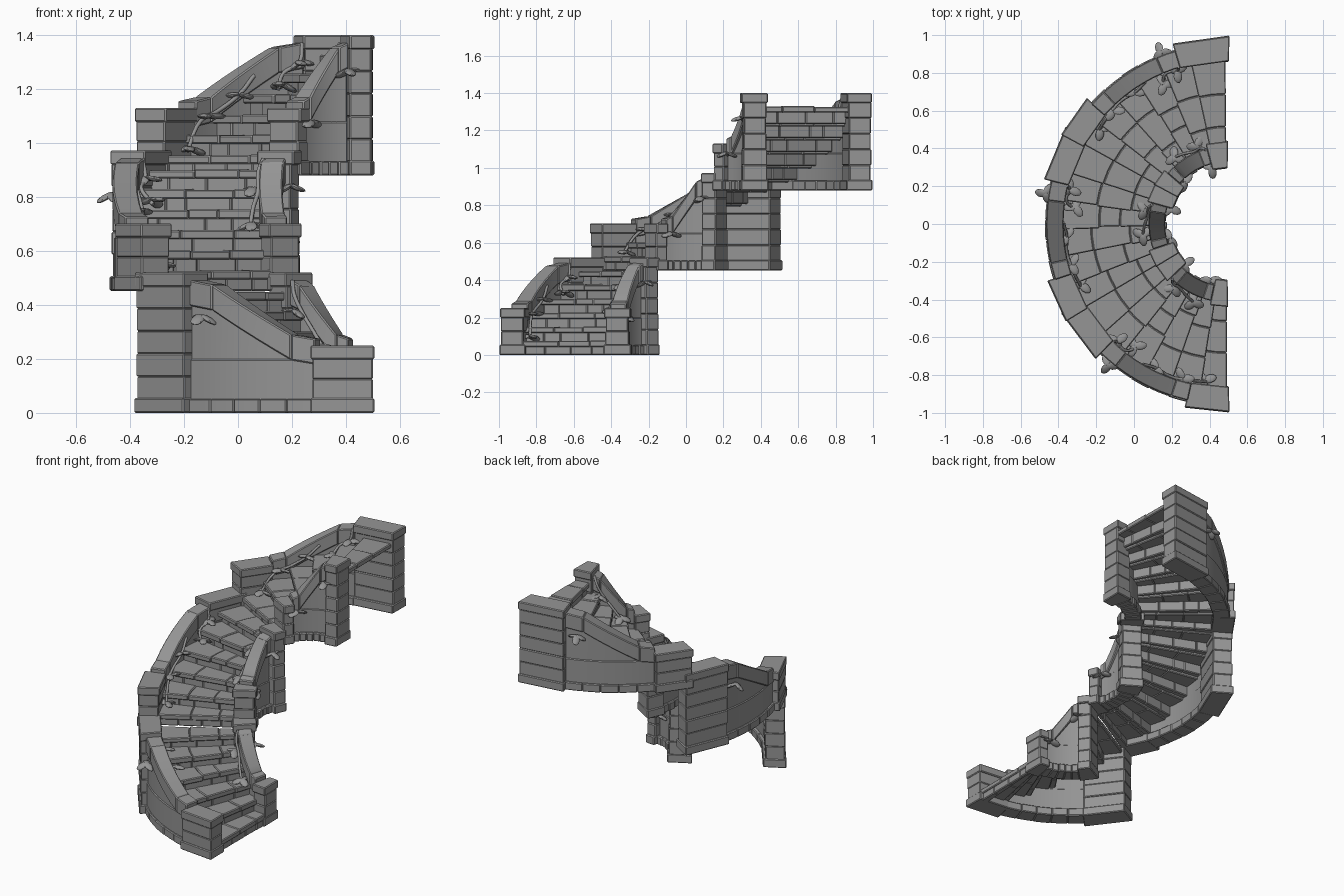
import bpy, bmesh, math, random
from mathutils import Vector, Matrix, Euler

random.seed(7)
cube = bpy.data.objects.get("Cube")
if cube:
    bpy.data.objects.remove(cube)

stone = bpy.data.materials.new("grey_stone")
stone.use_nodes = True
grey = (0.3, 0.3, 0.3, 1)
stone.diffuse_color = grey
stone.node_tree.nodes["Principled BSDF"].inputs["Base Color"].default_value = grey

# Three identical flights, each turned further about the stair axis
TURN = 59.5
FLIGHTS = {"lower": (0, 0), "middle": (-TURN, 0.452), "upper": (-2 * TURN, 0.88)}
RISE = 0.075
START, END = -0.75, 61.75


def polar(a, r, z):
    a = math.radians(a)
    return Vector((-r * math.sin(a), -r * math.cos(a), z))


def level(z, a):
    return z(a) if callable(z) else z


def block(bm, a0, a1, r0, r1, z0, z1, n=1):
    """Curved stone between two angles, radii and heights."""
    rings = []
    for i in range(n + 1):
        a = a0 + (a1 - a0) * i / n
        lo, hi = level(z0, a), level(z1, a)
        rings.append([bm.verts.new(polar(a, r, z))
                      for r, z in ((r0, lo), (r1, lo), (r1, hi), (r0, hi))])
    for p, q in zip(rings, rings[1:]):
        for k in range(4):
            bm.faces.new((p[k], p[(k + 1) % 4], q[(k + 1) % 4], q[k]))
    bm.faces.new(rings[0])
    bm.faces.new(rings[-1])


def place(name, data):
    for flight, (turn, z) in FLIGHTS.items():
        ob = bpy.data.objects.new(f"{flight}_{name}", data)
        ob.location = (0.492, 0, z)
        ob.rotation_euler.z = math.radians(turn)
        bpy.context.collection.objects.link(ob)


def finish(name, bm, bevel=0.005):
    bmesh.ops.recalc_face_normals(bm, faces=bm.faces)
    if bevel:
        edges = [e for e in bm.edges if e.calc_face_angle(0) > math.radians(35)]
        bmesh.ops.bevel(bm, geom=edges, offset=bevel, segments=1, affect='EDGES')
    mesh = bpy.data.meshes.new(name)
    bm.to_mesh(mesh)
    bm.free()
    mesh.materials.append(stone)
    mesh.shade_smooth()
    mesh.set_sharp_from_angle(angle=math.radians(25))
    place(name, mesh)


def jitter(s):
    return random.uniform(-s, s)


def post(name, a0, a1, r0, r1, top, rows, n):
    """Plinth, rough courses and a cap."""
    bm = bmesh.new()
    block(bm, a0, a1, r0 - 0.003, r1, 0, 0.055, n)
    h = (top - 0.1) / rows
    for i in range(rows):
        d = 0.01 + jitter(0.004)
        z = 0.05 + i * h
        block(bm, a0 + 0.3, a1 - 0.3, r0 + d, r1 - d, z, z + h + 0.002, n)
    block(bm, a0, a1, r0, r1 - 0.003, top - 0.052, top, n)
    finish(name, bm)


def wall(name, a0, a1, r0, r1, profile):
    """Plinth stones, two panel courses and a sloping coping."""
    def top(a):
        for (p, zp), (q, zq) in zip(profile, profile[1:]):
            if a <= q:
                return zp + (zq - zp) * (a - p) / (q - p)
        return profile[-1][1]

    def under(a):
        return top(a) - 0.095

    bm = bmesh.new()
    step = (a1 - a0) / 5
    for i in range(5):
        d = jitter(0.003)
        block(bm, a0 + i * step, a0 + (i + 1) * step, r0 - 0.006 + d, r1 + 0.008 + d, 0, 0.052, 2)
    block(bm, a0, a1, r0 + 0.014, r1 - 0.006, 0.045, lambda a: min(0.2, under(a) + 0.01), 10)
    block(bm, a0, a1, r0 + 0.018, r1 - 0.011, lambda a: min(0.19, under(a) - 0.01),
          lambda a: under(a) + 0.01, 12)
    for (p, _), (q, _) in zip(profile, profile[1:]):
        block(bm, p, q, r0, r1, under, top, max(1, round((q - p) / 4)))
    finish(name, bm)


# Outer and inner balustrades
post("outer_start_post", START, 13, 0.862, 0.998, 0.25, 2, 1)
post("outer_end_post", 44.2, END, 0.862, 0.998, 0.52, 5, 1)
wall("outer_wall", 12.5, 44.7, 0.865, 0.957, [(12.5, 0.275), (18, 0.29), (38, 0.475), (44.7, 0.492)])
post("inner_start_post", START, 12, 0.297, 0.442, 0.25, 2, 1)
post("inner_end_post", 46, END, 0.297, 0.442, 0.52, 5, 1)
wall("inner_wall", 11.5, 46.5, 0.327, 0.415, [(11.5, 0.275), (18, 0.29), (40, 0.475), (46.5, 0.492)])

# Treads and risers made of loose stones, open underneath
treads, risers = bmesh.new(), bmesh.new()
STEP = TURN / 6
for i in range(6):
    a, z = i * STEP, (i + 1) * RISE
    cuts = [0.395, 0.55 + jitter(0.05), 0.72 + jitter(0.05), 0.885]
    for r0, r1 in zip(cuts, cuts[1:]):
        front = max(a - 1 + jitter(0.5), 0)
        block(treads, front, a + STEP + 1, r0, r1, z - 0.033, z + jitter(0.004), 2)
    cuts = [0.395, 0.5 + jitter(0.04), 0.66 + jitter(0.05), 0.79 + jitter(0.04), 0.885]
    for r0, r1 in zip(cuts, cuts[1:]):
        block(risers, a + 0.7 + jitter(0.3), a + 3.5, r0, r1, max(0, z - RISE - 0.02), z - 0.028)
finish("treads", treads)
finish("risers", risers)

# Ivy leaves: angle, radius, height and count of each cluster
CLUSTERS = [(40, 0.975, 0.36, 3), (8, 0.835, 0.1, 3), (16, 0.85, 0.22, 3), (26, 0.85, 0.3, 2),
            (37, 0.81, 0.34, 3), (43, 0.85, 0.42, 3), (16, 0.31, 0.2, 2), (23, 0.45, 0.25, 3),
            (40, 0.44, 0.38, 3), (46, 0.31, 0.39, 3)]
leaves = bmesh.new()
for a, r, z, count in CLUSTERS:
    spin = random.uniform(0, 6)
    for k in range(count):
        tilt = Euler((jitter(0.4), 0.3 + jitter(0.3), spin + k * 6.283 / count)).to_matrix().to_4x4()
        m = (Matrix.Translation(polar(a, r, z)) @ tilt @ Matrix.Translation((0.028, 0, 0))
             @ Matrix.Diagonal((0.036, 0.023, 0.01, 1)))
        bmesh.ops.create_icosphere(leaves, subdivisions=2, radius=1, matrix=m)
finish("ivy_leaves", leaves, 0)


# Ivy stems creeping along the inside of both walls
def vine(name, points):
    curve = bpy.data.curves.new(name, 'CURVE')
    curve.dimensions = '3D'
    curve.bevel_depth = 0.008
    curve.bevel_resolution = 1
    curve.use_fill_caps = True
    spline = curve.splines.new('BEZIER')
    spline.bezier_points.add(len(points) - 1)
    for bp, p in zip(spline.bezier_points, points):
        bp.co = polar(*p)
        bp.handle_left_type = bp.handle_right_type = 'AUTO'
    spline.resolution_u = 5
    curve.materials.append(stone)
    place(name, curve)


vine("inner_vine", [(45, 0.41, 0.49), (42, 0.425, 0.44), (37, 0.42, 0.37), (30, 0.435, 0.31), (23, 0.45, 0.24)])
vine("outer_vine", [(7, 0.84, 0.09), (13, 0.85, 0.2), (20, 0.86, 0.24), (26, 0.85, 0.3), (31, 0.865, 0.37)])
vine("upper_outer_vine", [(36, 0.81, 0.32), (39, 0.86, 0.38), (43, 0.855, 0.42), (44, 0.87, 0.49)])
